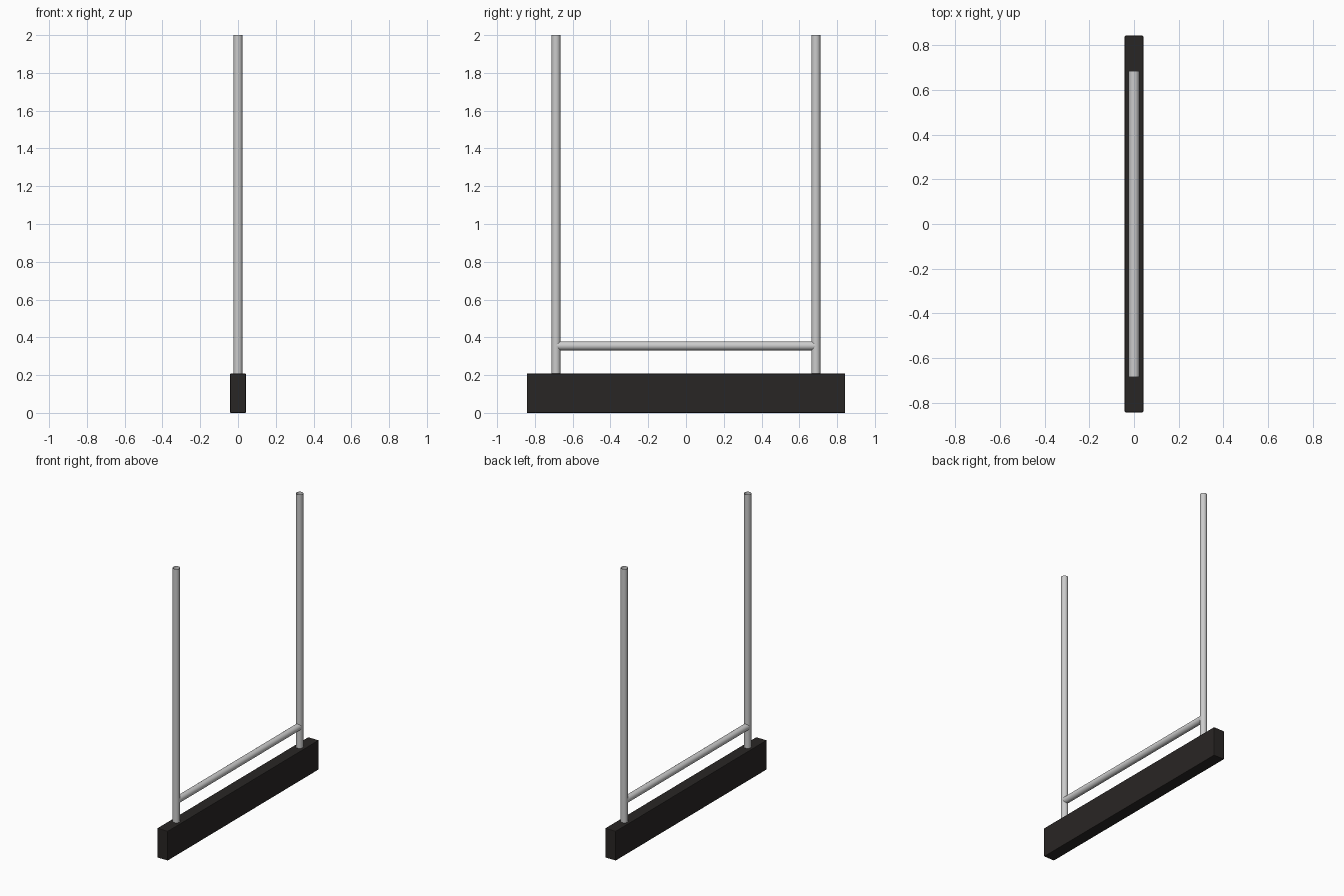
import bpy, math

if "Cube" in bpy.data.objects:
    bpy.data.objects.remove(bpy.data.objects["Cube"])

R = 0.0235      # pipe radius
POST_Y = 0.688
BASE_TOP = 0.208


def pipe(name, length, location, rotation=(0, 0, 0)):
    bpy.ops.mesh.primitive_cylinder_add(vertices=24, radius=R, depth=length,
                                        end_fill_type='NOTHING',
                                        location=location, rotation=rotation)
    ob = bpy.context.object
    ob.name = name
    bpy.ops.object.shade_smooth_by_angle(angle=math.radians(40))
    return ob


# Dark base beam with slightly softened edges
bpy.ops.mesh.primitive_cube_add(size=1, location=(0, 0, BASE_TOP / 2))
base = bpy.context.object
base.name = "base_beam"
base.scale = (0.083, 1.686, BASE_TOP)
bpy.ops.object.transform_apply(location=False, rotation=False, scale=True)
bevel = base.modifiers.new("soft_edges", 'BEVEL')
bevel.width = 0.004
bevel.segments = 2
dark = bpy.data.materials.new("dark_base")
dark.diffuse_color = (0.022, 0.019, 0.018, 1)
dark.use_nodes = True
dark.node_tree.nodes["Principled BSDF"].inputs["Base Color"].default_value = dark.diffuse_color
base.data.materials.append(dark)

# Two open-topped upright posts
for side, label in ((-1, "front"), (1, "back")):
    z0 = BASE_TOP - 0.004
    pipe(label + "_post", 2 - z0, (0, side * POST_Y, (2 + z0) / 2))

# Low crossbar running between the post centres
pipe("crossbar", 2 * 0.685, (0, 0, 0.355), (math.pi / 2, 0, 0))
